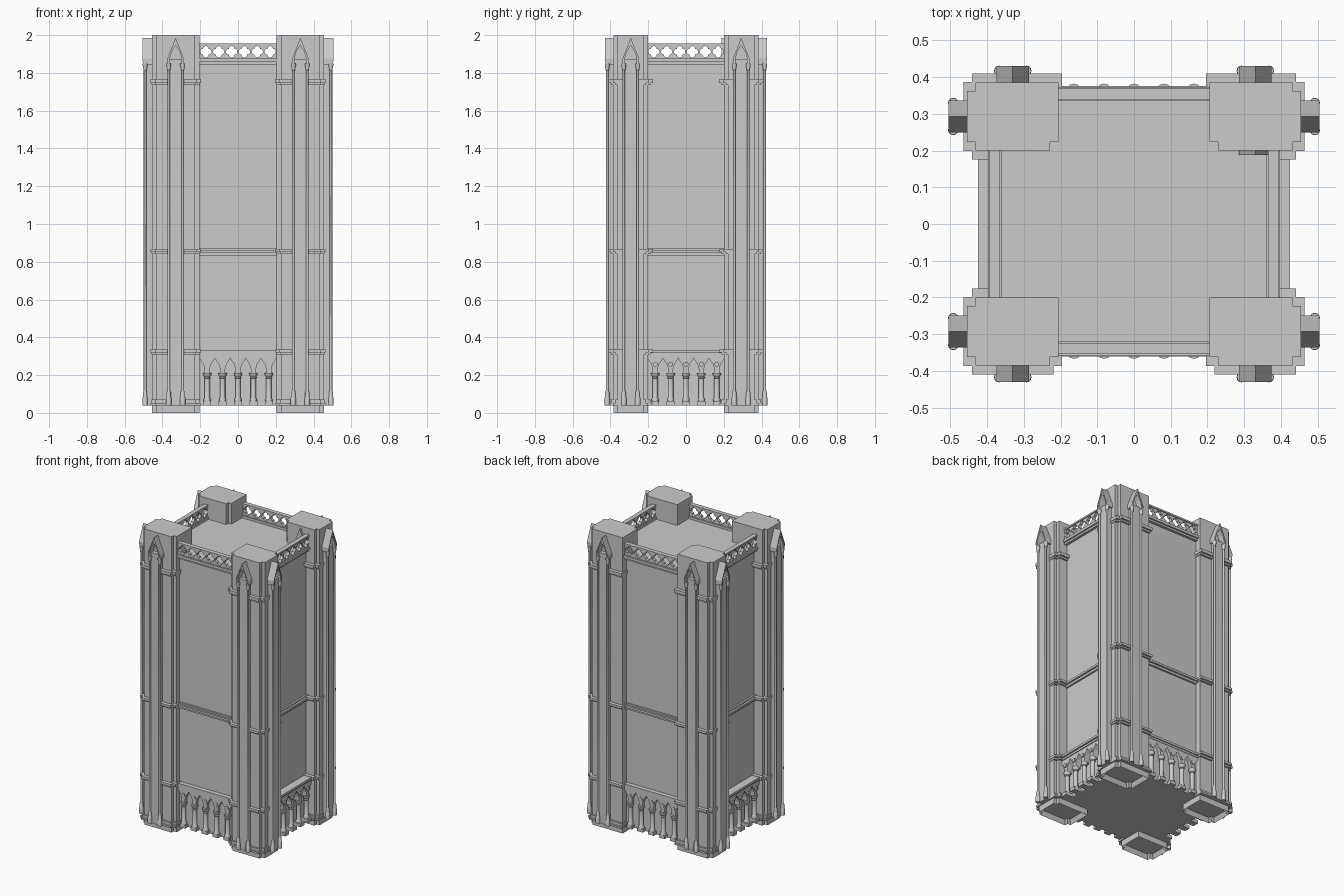
import bpy, bmesh
from math import pi, sin, cos, sqrt
from mathutils import Matrix

if "Cube" in bpy.data.objects:
    bpy.data.objects.remove(bpy.data.objects["Cube"])

I = Matrix.Identity(4)


def prism(bm, pts, a, b, M=I):
    """Extrude a 2D outline from a to b along local z, placed by M."""
    lo = [bm.verts.new(M @ Matrix.Translation((x, y, a)).translation) for x, y in pts]
    hi = [bm.verts.new(M @ Matrix.Translation((x, y, b)).translation) for x, y in pts]
    bm.faces.new(lo[::-1])
    bm.faces.new(hi)
    n = len(pts)
    for i in range(n):
        j = (i + 1) % n
        bm.faces.new((lo[i], lo[j], hi[j], hi[i]))
    return bm.faces


def rect(x0, x1, y0, y1):
    return [(x0, y0), (x1, y0), (x1, y1), (x0, y1)]


def lathe(bm, x, y, stages, M=I, n=12):
    """Stack of tapered round stages given as (radius, z)."""
    rings = [[bm.verts.new(M @ Matrix.Translation((x + r * cos(2 * pi * k / n), y + r * sin(2 * pi * k / n), z)).translation)
              for k in range(n)] for r, z in stages]
    bm.faces.new(rings[0][::-1])
    bm.faces.new(rings[-1])
    for p, q in zip(rings, rings[1:]):
        for k in range(n):
            m = (k + 1) % n
            bm.faces.new((p[k], p[m], q[m], q[k]))


def finish(name, bm, smooth=False):
    bmesh.ops.recalc_face_normals(bm, faces=bm.faces[:])
    me = bpy.data.meshes.new(name)
    bm.to_mesh(me)
    bm.free()
    ob = bpy.data.objects.new(name, me)
    bpy.context.collection.objects.link(ob)
    if smooth:
        bpy.ops.object.select_all(action='DESELECT')
        ob.select_set(True)
        bpy.context.view_layer.objects.active = ob
        bpy.ops.object.shade_smooth_by_angle(angle=0.65)


def frames(cx, cy, deg):
    """Upright frame (u, -out, z) and facing frame (u, z, out) of a wall."""
    F = Matrix.Translation((cx, cy, 0)) @ Matrix.Rotation(deg * pi / 180, 4, 'Z')
    return F, F @ Matrix.Rotation(pi / 2, 4, 'X')


# main tower body
bm = bmesh.new()
prism(bm, rect(-0.37, 0.37, -0.33, 0.345), 0.04, 1.86)
finish("tower_body", bm)


# corner pillars: notched plan, hollow foot, moulded bands
def plan(sx, cy, gx=0.0, gy=0.0, n=0.023):
    x0, x1, y0, y1 = 0.205 - gx, 0.455 + gx, cy - 0.0925 - gy, cy + 0.0925 + gy
    p = [(x0, y0 + n), (x0 + n, y0 + n), (x0 + n, y0), (x1 - n, y0), (x1 - n, y0 + n), (x1, y0 + n),
         (x1, y1 - n), (x1 - n, y1 - n), (x1 - n, y1), (x0, y1)]
    return [(sx * x, y) for x, y in p]


def pilaster(name, cx, cy, deg, depth):
    F, W = frames(cx, cy, deg)
    # flat strip and pointed gable with arched niche
    bm = bmesh.new()
    prism(bm, rect(-0.034, 0.034, 0.04, 1.87), 0, depth * 0.6, W)
    right = [(0.044, 1.845), (0.044, 1.875), (0, 1.985)]
    arch = [(-0.032, 1.845), (-0.03, 1.88), (-0.02, 1.915), (0, 1.945), (0.02, 1.915), (0.03, 1.88), (0.032, 1.845)]
    prism(bm, right + [(-0.044, 1.875), (-0.044, 1.845)] + arch, 0, depth * 0.93, W)
    prism(bm, [(0.044, 1.86), (0.044, 1.875), (0, 1.985), (-0.044, 1.875), (-0.044, 1.86), (0, 1.967)],
          0, depth, W)
    finish(name + "_gable_strip", bm)
    # slender colonnettes with base and capital
    bm = bmesh.new()
    for s in (-1, 1):
        lathe(bm, s * 0.037, -(depth - 0.013),
              [(0.014, 0.04), (0.014, 0.08), (0.011, 0.085), (0.011, 0.11), (0.007, 0.12), (0.007, 1.81),
               (0.01, 1.815), (0.008, 1.82), (0.013, 1.838), (0.013, 1.85)], F)
    finish(name + "_colonnettes", bm, True)


bands = [(0.04, 0.052, 0.022), (0.052, 0.07, 0.012), (0.308, 0.32, 0.012), (0.32, 0.336, 0.024),
         (0.842, 0.852, 0.012), (0.852, 0.868, 0.024), (1.735, 1.747, 0.012), (1.747, 1.768, 0.024)]
for sx, lr in ((-1, "left"), (1, "right")):
    for sy, fb in ((-1, "front"), (1, "back")):
        cy = sy * 0.2925
        tag = fb + "_" + lr
        bm = bmesh.new()
        prism(bm, plan(sx, cy), 0, 2)
        # recess under the foot
        bm.faces.ensure_lookup_table()
        foot = bm.faces[0]
        bm.normal_update()
        bmesh.ops.inset_region(bm, faces=[foot], thickness=0.02)
        for v in foot.verts:
            v.co.z = 0.03
        finish(tag + "_pillar", bm)
        bm = bmesh.new()
        for z0, z1, g in bands:
            prism(bm, plan(sx, cy, g * 0.35, g), z0, z1)
        finish(tag + "_pillar_bands", bm)
        pilaster(tag + "_outer_pilaster", sx * 0.33, sy * 0.385, 0 if sy < 0 else 180, 0.045)
        pilaster(tag + "_side_pilaster", sx * 0.455, cy, 90 * sx, 0.05)

# small gable on the inner face of one pillar
bm = bmesh.new()
prism(bm, [(-0.044, 1.85), (0.044, 1.85), (0.044, 1.875), (0, 1.985), (-0.044, 1.875)], 0, 0.012,
      frames(0.33, 0.2, 0)[1])
finish("inner_gable", bm)

# the four walls between pillars: depth is how far the arcade stands out
walls = [("front", 0, -0.33, 0, 0.03), ("right", 0.37, 0, 90, 0.055),
         ("back", 0, 0.345, 180, 0.03), ("left", -0.37, 0, 270, 0.055)]
cols = [-0.163 + 0.0815 * i for i in range(5)]
half_arch = [(0.013, 0.205), (0.014, 0.235), (0.021, 0.26), (0.032, 0.274), (0.04075, 0.29)]

for name, cx, cy, deg, D in walls:
    F, W = frames(cx, cy, deg)
    # string courses and cornice
    bm = bmesh.new()
    for z0, z1, d in [(0.305, 0.318, D * 0.8), (0.318, 0.333, D), (0.833, 0.848, 0.012), (0.848, 0.862, 0.024),
                      (0.862, 0.872, 0.012), (1.845, 1.858, 0.018), (1.858, 1.876, 0.028)]:
        prism(bm, rect(-0.206, 0.206, z0, z1), -0.01, d, W)
    finish(name + "_wall_bands", bm)
    # pointed arcade plate with roundels
    bm = bmesh.new()
    pts = [(0.206, 0.31), (-0.206, 0.31)]
    for c in cols:
        pts += [(c - u, z) for u, z in half_arch[::-1]]
        pts += [(c + u, z) for u, z in half_arch[:-1]]
    pts.append((cols[-1] + 0.04075, 0.29))
    prism(bm, pts, 0, D * 0.7, W)
    for c in cols:
        ring = [(c + 0.013 * cos(k * pi / 6), 0.258 + 0.013 * sin(k * pi / 6)) for k in range(12)]
        prism(bm, ring, 0, D * 0.85, W)
    finish(name + "_arcade_arches", bm)
    # arcade columns
    bm = bmesh.new()
    for c in cols:
        prism(bm, rect(c - 0.021, c + 0.021, 0.04, 0.062), 0, D, W)
        lathe(bm, c, -D * 0.5, [(0.019, 0.062), (0.019, 0.072), (0.014, 0.08), (0.014, 0.182), (0.018, 0.186),
                                (0.014, 0.191), (0.022, 0.203), (0.022, 0.212)], F)
    finish(name + "_arcade_columns", bm, True)
    # pierced parapet: each cell is two halves around a quatrefoil
    bm = bmesh.new()
    z0, z1, p, zc = 1.874, 1.953, 0.068, 1.912
    for i in range(6):
        c = (i - 2.5) * p
        hole = []
        for k in range(25):
            t = pi / 2 - pi * k / 24
            f = (t + pi / 4) % (pi / 2) - pi / 4
            r = 0.015 * cos(f) + sqrt(0.015 ** 2 - (0.015 * sin(f)) ** 2)
            hole.append((r * cos(t), zc + r * sin(t)))
        outline = [(0, z0), (p / 2, z0), (p / 2, z1), (0, z1)] + hole
        for s in (-1, 1):
            prism(bm, [(c + s * u, z) for u, z in outline], -0.002, 0.018, W)
    finish(name + "_parapet_tracery", bm)
    bm = bmesh.new()
    prism(bm, rect(-0.206, 0.206, 1.945, 1.956), -0.006, 0.024, W)
    finish(name + "_parapet_rail", bm)
